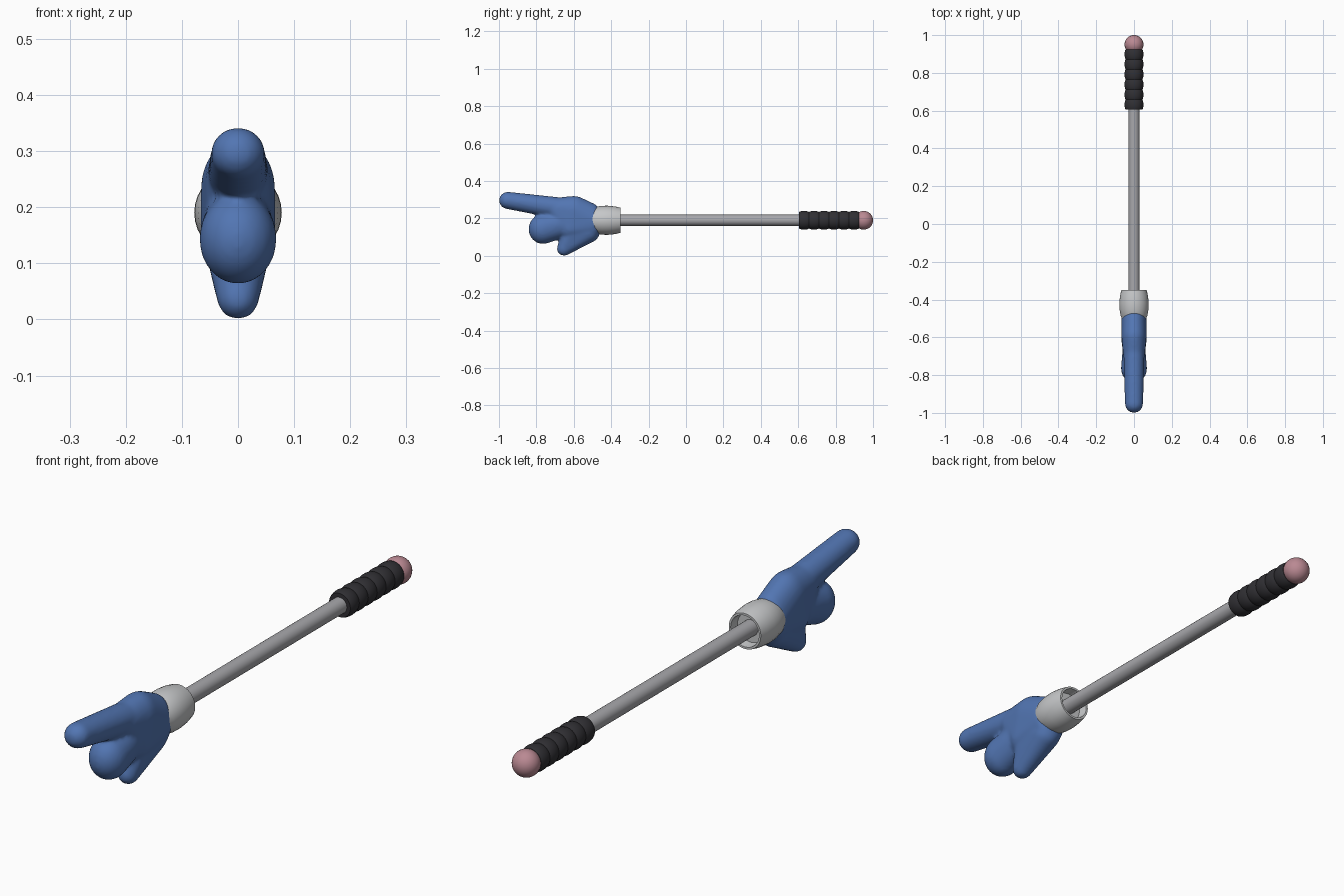
import bpy
import bmesh
import math
from mathutils import Matrix, Vector

if "Cube" in bpy.data.objects:
    bpy.data.objects.remove(bpy.data.objects["Cube"])

AXIS_Z = 0.19


def material(name, rgb):
    mat = bpy.data.materials.new(name)
    mat.use_nodes = True
    mat.diffuse_color = (*rgb, 1)
    mat.node_tree.nodes["Principled BSDF"].inputs["Base Color"].default_value = (*rgb, 1)
    return mat


blue = material("glove blue", (0.085, 0.18, 0.45))
white = material("cuff light grey", (0.56, 0.57, 0.58))
grey = material("rod grey", (0.39, 0.39, 0.41))
black = material("grip black", (0.03, 0.029, 0.034))
pink = material("knob pink", (0.49, 0.25, 0.29))


def finish(name, bm, mat):
    bmesh.ops.recalc_face_normals(bm, faces=bm.faces)
    mesh = bpy.data.meshes.new(name)
    bm.to_mesh(mesh)
    bm.free()
    mesh.materials.append(mat)
    obj = bpy.data.objects.new(name, mesh)
    bpy.context.collection.objects.link(obj)
    bpy.ops.object.select_all(action="DESELECT")
    obj.select_set(True)
    bpy.context.view_layer.objects.active = obj
    bpy.ops.object.shade_smooth_by_angle(angle=math.radians(40))
    return obj


def lathe(name, profile, mat, sides=32):
    """Spin (radius, y) points around the long axis."""
    bm = bmesh.new()
    verts = [bm.verts.new((r, y, AXIS_Z)) for r, y in profile]
    edges = [bm.edges.new(pair) for pair in zip(verts, verts[1:])]
    bmesh.ops.spin(bm, geom=verts + edges, cent=(0, 0, AXIS_Z), axis=(0, 1, 0),
                   angle=math.tau, steps=sides, use_duplicate=False)
    bmesh.ops.remove_doubles(bm, verts=bm.verts, dist=0.0002)
    return finish(name, bm, mat)


def hull(target, blobs):
    """Convex skin around ellipsoids given as (y, z, rx, ry, rz)."""
    bm = bmesh.new()
    for y, z, rx, ry, rz in blobs:
        place = Matrix.Translation((0, y, z)) @ Matrix.Diagonal((rx, ry, rz, 1))
        bmesh.ops.create_uvsphere(bm, u_segments=24, v_segments=16, radius=1, matrix=place)
    result = bmesh.ops.convex_hull(bm, input=bm.verts)
    inside = {g for g in result["geom_interior"] if isinstance(g, bmesh.types.BMVert)}
    bmesh.ops.delete(bm, geom=list(inside), context="VERTS")
    bmesh.ops.recalc_face_normals(bm, faces=bm.faces)
    part = bpy.data.meshes.new("part")
    bm.to_mesh(part)
    bm.free()
    target.from_mesh(part)
    bpy.data.meshes.remove(part)


# Pointing glove: overlapping skins fused into one soft form
glove = bmesh.new()
# palm and wrist
hull(glove, [(-0.60, 0.235, 0.066, 0.09, 0.085),
             (-0.50, 0.18, 0.066, 0.05, 0.10),
             (-0.62, 0.15, 0.066, 0.07, 0.07),
             (-0.70, 0.25, 0.056, 0.05, 0.06)])
# index finger
hull(glove, [(-0.952, 0.296, 0.048, 0.048, 0.046),
             (-0.68, 0.255, 0.055, 0.05, 0.058)])
# curled fingers
hull(glove, [(-0.765, 0.143, 0.069, 0.077, 0.08),
             (-0.68, 0.165, 0.062, 0.06, 0.075)])
# thumb
hull(glove, [(-0.652, 0.037, 0.037, 0.039, 0.037),
             (-0.52, 0.13, 0.058, 0.06, 0.06),
             (-0.61, 0.13, 0.058, 0.05, 0.06)])
hand = finish("pointing_hand", glove, blue)
remesh = hand.modifiers.new("fuse", "REMESH")
remesh.mode = "VOXEL"
remesh.voxel_size = 0.007
remesh.use_smooth_shade = True
soften = hand.modifiers.new("soften", "SMOOTH")
soften.factor = 0.5
soften.iterations = 10

# Cuff with a recessed back opening
lathe("cuff", [(0.0, -0.385), (0.055, -0.385), (0.059, -0.35), (0.067, -0.35),
               (0.074, -0.38), (0.078, -0.42), (0.077, -0.45), (0.071, -0.485),
               (0.058, -0.515), (0.0, -0.53)], white)

# Rod
lathe("rod", [(0.0, -0.42), (0.03, -0.42), (0.03, 0.63), (0.0, 0.63)], grey, 24)

# Ribbed grip
start, end, ribs, steps = 0.605, 0.925, 6, 48
wave = [(0.0445 + 0.0055 * abs(math.sin(math.pi * ribs * i / steps)) ** 0.7,
         start + (end - start) * i / steps) for i in range(steps + 1)]
lathe("grip", [(0.0, start)] + wave + [(0.0, end)], black)

# End knob
ball = bmesh.new()
bmesh.ops.create_uvsphere(ball, u_segments=32, v_segments=20, radius=0.05,
                          matrix=Matrix.Translation(Vector((0, 0.95, AXIS_Z))))
finish("end_knob", ball, pink)
